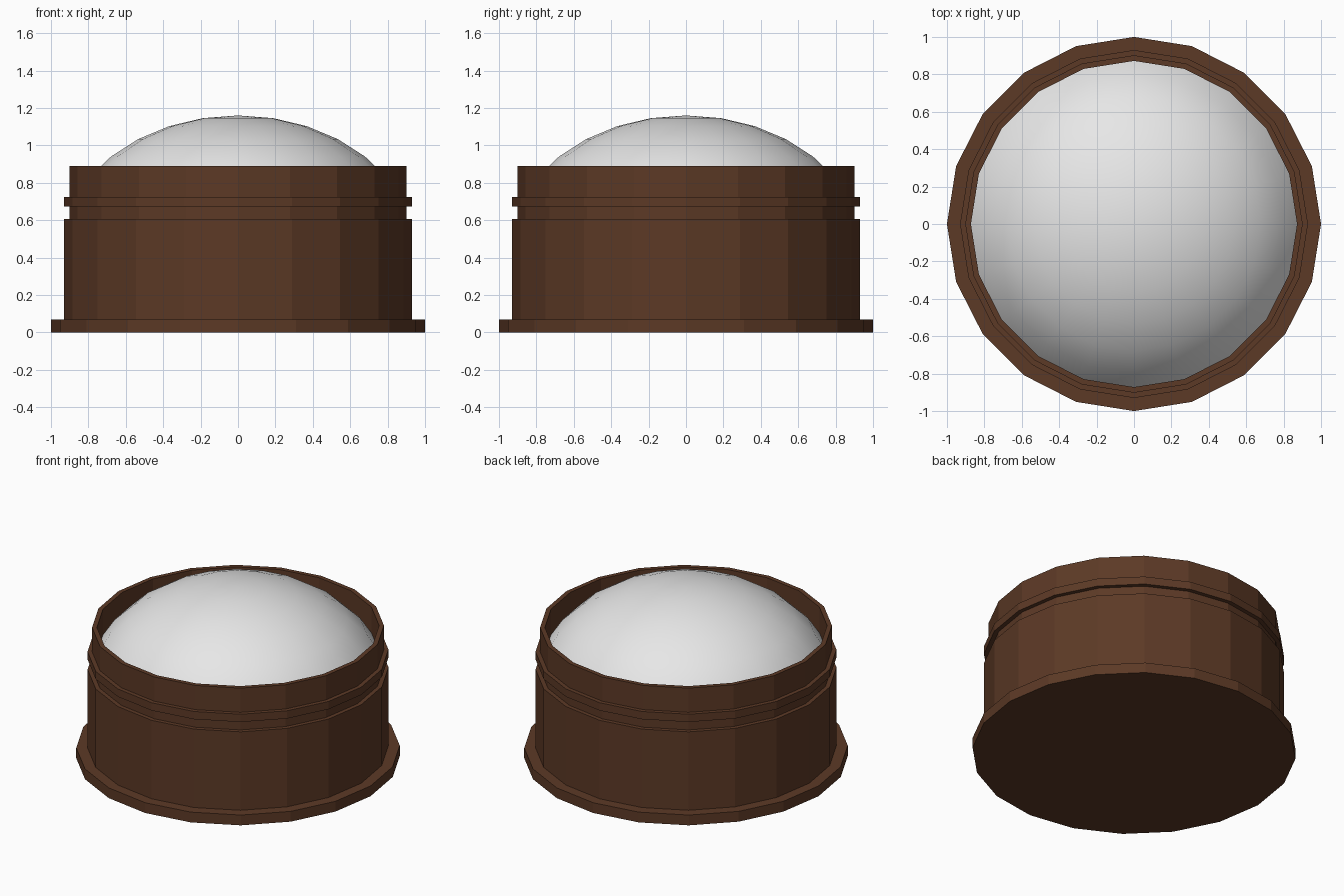
import bpy
import bmesh
import math

if "Cube" in bpy.data.objects:
    bpy.data.objects.remove(bpy.data.objects["Cube"])

SIDES = 20


def material(name, rgb):
    m = bpy.data.materials.new(name)
    m.diffuse_color = (*rgb, 1.0)
    m.use_nodes = True
    m.node_tree.nodes["Principled BSDF"].inputs["Base Color"].default_value = m.diffuse_color
    return m


def lathe(name, profile, mat, smooth=False):
    """Revolve (radius, z) points around z; radius 0 becomes a pole."""
    bm = bmesh.new()
    rings = []
    for r, z in profile:
        if r == 0:
            rings.append([bm.verts.new((0, 0, z))] * SIDES)
        else:
            rings.append([bm.verts.new((r * math.cos(2 * math.pi * i / SIDES),
                                        r * math.sin(2 * math.pi * i / SIDES), z))
                          for i in range(SIDES)])
    for a, b in zip(rings, rings[1:]):
        for i in range(SIDES):
            j = (i + 1) % SIDES
            corners = list(dict.fromkeys((a[i], a[j], b[j], b[i])))
            bm.faces.new(corners).smooth = smooth
    bmesh.ops.recalc_face_normals(bm, faces=bm.faces)
    mesh = bpy.data.meshes.new(name)
    bm.to_mesh(mesh)
    bm.free()
    mesh.materials.append(mat)
    ob = bpy.data.objects.new(name, mesh)
    bpy.context.collection.objects.link(ob)
    return ob


brown = material("dark brown", (0.107, 0.041, 0.019))
white = material("pale grey", (0.8, 0.8, 0.8))

# Housing: base flange, body, groove, lip, collar and the hollow inside
lathe("housing", [(0, 0), (1.0, 0), (1.0, 0.07), (0.93, 0.07), (0.93, 0.605),
                  (0.902, 0.605), (0.902, 0.672), (0.93, 0.672), (0.93, 0.725),
                  (0.902, 0.725), (0.902, 0.89), (0.872, 0.89), (0.872, 0.6),
                  (0, 0.6)], brown)

# Dome: upper part of a flattened sphere, closed underneath inside the housing
cap = []
for k in range(7):
    t = math.radians(11.25 * k)
    cap.append((0.96 * math.sin(t), 0.41 + 0.75 * math.cos(t)))
cap[-1] = (0.882, 0.70)
lathe("dome", cap, white, smooth=True)
